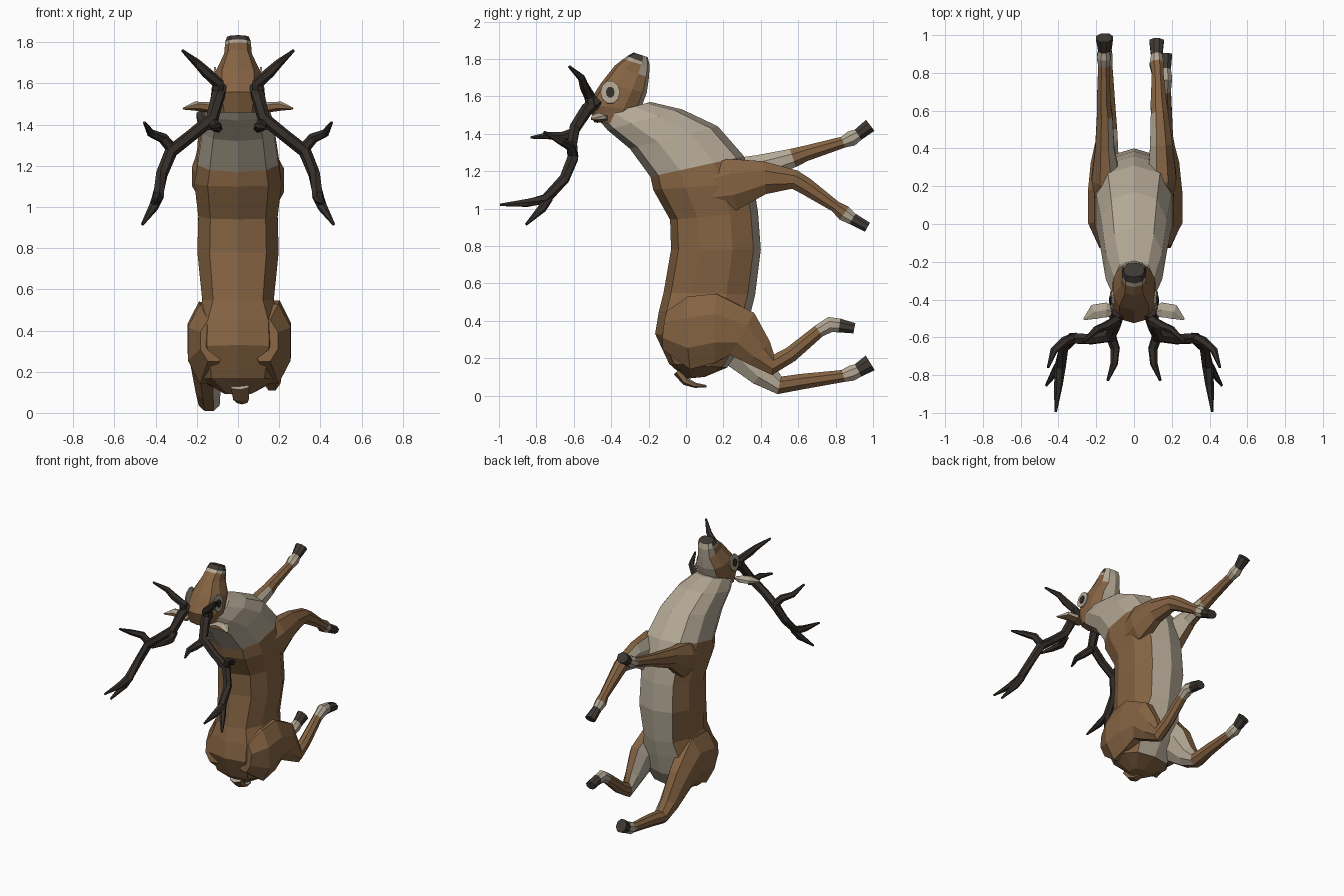
import bpy, bmesh, math
from mathutils import Vector as V, Matrix

def mat(name, r, g, b):
    m = bpy.data.materials.new(name)
    m.diffuse_color = (r, g, b, 1)
    return m

BROWN, CREAM, HORN, HOOF = range(4)
MATS = [mat("brown_fur", .235, .125, .055), mat("cream_fur", .45, .39, .30),
        mat("dark_horn", .035, .028, .023), mat("hoof_dark", .05, .04, .033)]

def finish(name, bm, mirror=False):
    me = bpy.data.meshes.new(name)
    bm.to_mesh(me)
    bm.free()
    for m in MATS:
        me.materials.append(m)
    ob = bpy.data.objects.new(name, me)
    bpy.context.collection.objects.link(ob)
    if mirror:
        ob.modifiers.new("mirror", 'MIRROR').use_mirror_merge = False
    return ob

def skin(name, rings, rule, mirror=False):
    """Bridge rings into a closed flat-faced hull; rule(segment, normal, centre) gives the colour."""
    bm = bmesh.new()
    vs = [[bm.verts.new(p) for p in r] for r in rings]
    n = len(vs[0])
    seg = {}
    for i in range(len(vs) - 1):
        for j in range(n):
            k = (j + 1) % n
            seg[bm.faces.new((vs[i][j], vs[i][k], vs[i + 1][k], vs[i + 1][j]))] = i
    seg[bm.faces.new(vs[0][::-1])] = 0
    seg[bm.faces.new(vs[-1])] = len(vs) - 1
    bmesh.ops.recalc_face_normals(bm, faces=bm.faces[:])
    for f, i in seg.items():
        f.material_index = rule(i, f.normal, f.calc_center_median())
    return finish(name, bm, mirror)

def section(d, v, w, n=10):
    """Cross-section between a back point d and a belly point v (y, z) with half-width w."""
    d, v = V((0, *d)), V((0, *v))
    out = []
    for j in range(n):
        s, c = math.sin(math.tau * j / n), math.cos(math.tau * j / n)
        x = math.copysign(abs(s) ** .75, s) * w
        t = math.copysign(abs(c) ** .85, c)
        out.append((d + v) / 2 + (d - v) / 2 * t + V((x, 0, 0)))
    return out

def tube(pts, ref, n=6):
    """Rings along (x, y, z, radius along ref, other radius)."""
    c = [V(p[:3]) for p in pts]
    out = []
    for i, p in enumerate(pts):
        a = (c[i] - c[i - 1]).normalized() if i else V()
        b = (c[i + 1] - c[i]).normalized() if i < len(c) - 1 else V()
        t = (a + b).normalized()
        s = (V(ref) - t * t.dot(V(ref))).normalized()
        u = t.cross(s)
        out.append([c[i] + s * p[3] * math.cos(math.tau * (j + .5) / n)
                    + u * p[4] * math.sin(math.tau * (j + .5) / n) for j in range(n)])
    return out

# Torso and neck: back point, belly point, half-width
BODY = [((.0, .09), (.10, .10), .07), ((-.09, .17), (.22, .15), .19),
        ((-.165, .33), (.30, .27), .225), ((-.145, .45), (.34, .42), .22),
        ((-.12, .55), (.37, .54), .18), ((-.08, .78), (.40, .78), .205),
        ((-.085, .94), (.385, .98), .20), ((-.175, 1.10), (.36, 1.14), .22),
        ((-.19, 1.17), (.31, 1.28), .205), ((-.30, 1.32), (.17, 1.44), .18),
        ((-.42, 1.42), (-.02, 1.53), .155), ((-.48, 1.49), (-.19, 1.57), .11)]
def body_rule(i, n, c):
    if i >= 8:
        return CREAM
    return CREAM if n.y > .62 and abs(c.x) < .15 else BROWN
skin("body", [section(*r) for r in BODY], body_rule)

# Head, pointing up to the muzzle
HEAD = [((-.49, 1.46), (-.31, 1.455), .10), ((-.525, 1.56), (-.245, 1.52), .12),
        ((-.455, 1.67), (-.21, 1.62), .115), ((-.38, 1.765), (-.198, 1.70), .07),
        ((-.335, 1.80), (-.195, 1.755), .066), ((-.315, 1.815), (-.195, 1.77), .066),
        ((-.28, 1.835), (-.205, 1.81), .055)]
def head_rule(i, n, c):
    if i == 6 or (i == 5 and n.y < .3):
        return HOOF
    if i >= 4 or (i == 3 and n.y > -.1 and c.y > -.27):
        return CREAM
    return CREAM if n.y > .75 else BROWN
skin("head", [section(*r) for r in HEAD], head_rule)

# Eyes: thin dark plates on pale patches
def disc(name, x, ry, rz, m):
    bm = bmesh.new()
    bmesh.ops.create_cone(bm, cap_ends=True, segments=10, radius1=1, radius2=1, depth=1)
    M = (Matrix.Translation((x, -.405, 1.622)) @ Matrix.Rotation(-.12, 4, 'Y')
         @ Matrix.Diagonal((.009, ry, rz, 1)) @ Matrix.Rotation(math.pi / 2, 4, 'Y'))
    bm.transform(M)
    for f in bm.faces:
        f.material_index = m
    finish(name, bm, True)
disc("eye_patches", .118, .052, .062, CREAM)
disc("eyes", .124, .023, .03, HORN)

# Ears
skin("ears", tube([(.09, -.475, 1.47, .02, .012), (.15, -.455, 1.485, .045, .025),
                   (.21, -.465, 1.49, .045, .022), (.265, -.505, 1.478, .006, .005)], (0, 1, 0)),
     lambda i, n, c: CREAM if n.z + n.y > .35 else BROWN, True)

# Antlers: main beam and its tines, tapering
ANTLER = {
    "beam": [(.085, -.47, 1.58, .036), (.10, -.53, 1.53, .034), (.125, -.595, 1.43, .032),
             (.23, -.61, 1.345, .03), (.325, -.605, 1.27, .032), (.37, -.65, 1.16, .029),
             (.39, -.75, 1.05, .03), (.40, -.85, 1.03, .023), (.415, -.995, 1.02, .007)],
    "upper_tine": [(.10, -.50, 1.54, .034), (.095, -.515, 1.60, .03), (.155, -.545, 1.655, .026),
                   (.20, -.56, 1.70, .02), (.27, -.625, 1.76, .007)],
    "brow_tine": [(.125, -.585, 1.41, .028), (.10, -.66, 1.385, .026),
                  (.105, -.74, 1.39, .02), (.14, -.83, 1.38, .007)],
    "outer_tine": [(.31, -.60, 1.27, .028), (.365, -.62, 1.335, .026),
                   (.425, -.67, 1.36, .02), (.455, -.76, 1.41, .007)],
    "lower_tine": [(.385, -.735, 1.06, .028), (.41, -.77, 1.0, .024), (.465, -.855, .915, .007)],
}
for name, pts in ANTLER.items():
    skin("antler_" + name, tube([(*p, p[3]) for p in pts], (1, 1, 1)),
         lambda i, n, c: HORN, True)

# Legs: (x, y, z, half-width, half-depth); colours per segment,
# i = pale on the inner side only
def leg(name, pts, code):
    side = 1 if pts[0][0] > 0 else -1
    def rule(i, n, c):
        k = code[min(i, len(code) - 1)]
        if k == 'i':
            return CREAM if n.x * side < -.4 else BROWN
        return {'b': BROWN, 'c': CREAM, 'h': HOOF}[k]
    skin(name, tube(pts, (1, 0, 0), 8), rule)

leg("right_front_leg", [(.13, .08, 1.10, .07, .12), (.15, .25, 1.13, .08, .15), (.145, .42, 1.165, .065, .095),
    (.135, .58, 1.155, .05, .055), (.13, .64, 1.12, .045, .05), (.125, .80, 1.01, .033, .033),
    (.12, .845, .975, .04, .045), (.12, .89, .945, .032, .035), (.12, .97, .90, .042, .03)], "iiibbbch")
leg("left_front_leg", [(-.13, .08, 1.10, .07, .12), (-.15, .25, 1.15, .08, .13), (-.155, .40, 1.22, .055, .075),
    (-.155, .57, 1.27, .045, .055), (-.16, .64, 1.295, .04, .045), (-.16, .84, 1.355, .032, .033),
    (-.16, .885, 1.375, .04, .045), (-.16, .92, 1.395, .032, .035), (-.16, .985, 1.445, .045, .04)], "iiibbcch")

THIGH = [(.13, -.11, .35, .07, .11), (.155, .02, .335, .11, .21), (.165, .16, .36, .10, .20)]
leg("right_hind_leg", THIGH + [(.17, .30, .33, .075, .14), (.165, .39, .23, .055, .09),
    (.165, .465, .165, .045, .06), (.165, .56, .22, .04, .045), (.165, .71, .345, .033, .038),
    (.165, .77, .38, .04, .045), (.165, .82, .375, .033, .04), (.165, .90, .36, .04, .03)], "iiiiibbcch")
leg("left_hind_leg", [(-x * .92, y, z, w, d) for x, y, z, w, d in THIGH] + [
    (-.155, .29, .26, .08, .13), (-.145, .41, .12, .065, .08),
    (-.14, .50, .055, .055, .052), (-.14, .62, .075, .045, .045), (-.145, .84, .105, .033, .035),
    (-.15, .885, .12, .04, .045), (-.15, .92, .135, .033, .04), (-.15, .985, .175, .042, .05)], "iiiiibbcch")

# Tail
skin("tail", tube([(.01, -.04, .13, .05, .03), (.015, .0, .075, .045, .022),
                   (.02, .05, .055, .03, .014), (.025, .11, .05, .008, .006)], (1, 0, 0)),
     lambda i, n, c: CREAM if n.z > .3 else BROWN)
